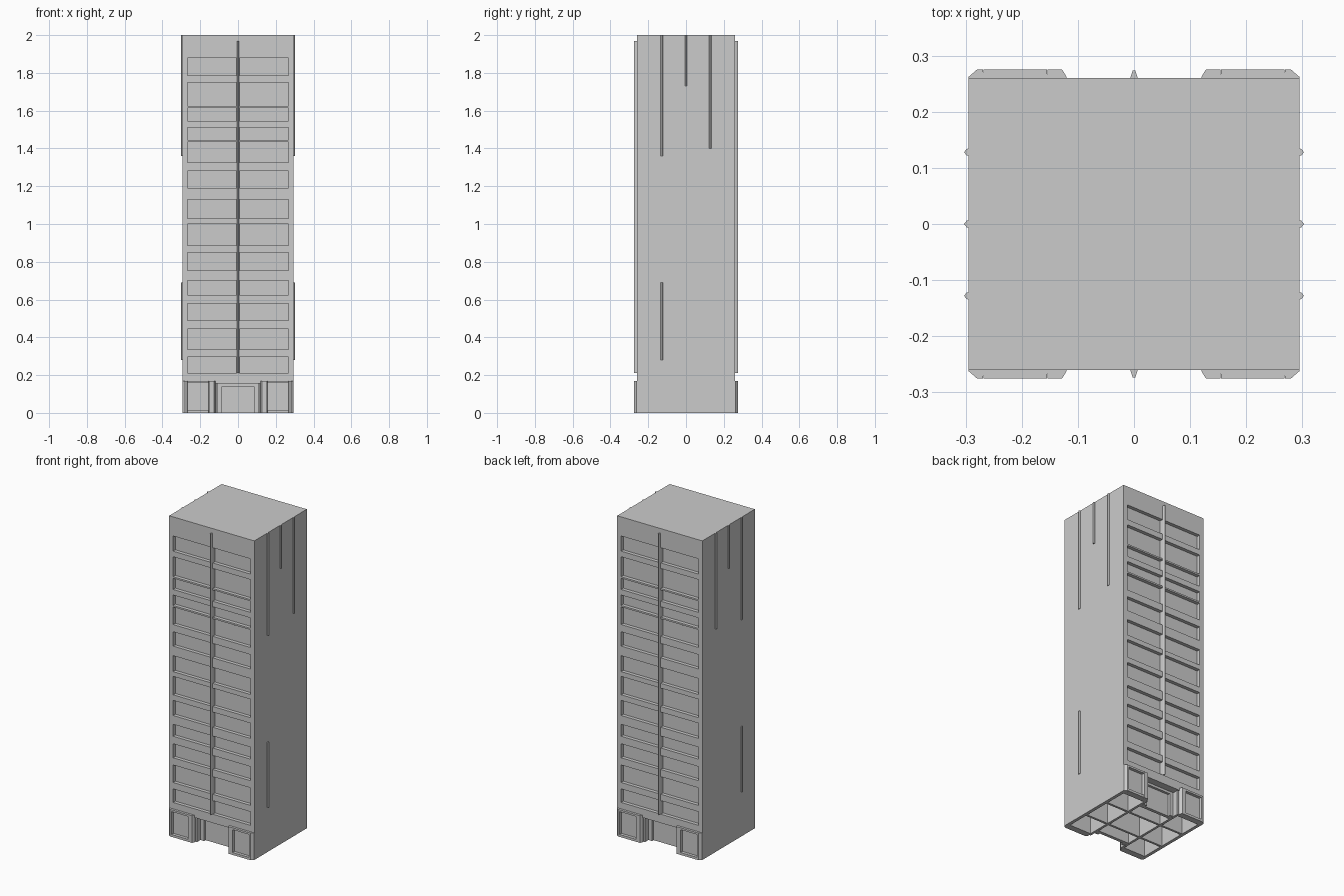
import bpy, bmesh
from mathutils import Vector

if "Cube" in bpy.data.objects:
    bpy.data.objects.remove(bpy.data.objects["Cube"])

def prism(bm, pts, z0, z1):
    lo = [bm.verts.new((x, y, z0)) for x, y in pts]
    hi = [bm.verts.new((x, y, z1)) for x, y in pts]
    bm.faces.new(lo[::-1])
    bm.faces.new(hi)
    n = len(pts)
    for i in range(n):
        j = (i + 1) % n
        bm.faces.new((lo[i], lo[j], hi[j], hi[i]))

def box(bm, x0, x1, y0, y1, z0, z1):
    prism(bm, [(x0, y0), (x1, y0), (x1, y1), (x0, y1)], z0, z1)

def finish(name, bm):
    bmesh.ops.recalc_face_normals(bm, faces=bm.faces[:])
    me = bpy.data.meshes.new(name)
    bm.to_mesh(me)
    bm.free()
    ob = bpy.data.objects.new(name, me)
    bpy.context.collection.objects.link(ob)
    return ob

W, D, REC = 0.295, 0.26, 0.022
BASE = 0.17

# Tower core, its faces behind the windows set back from the facade
bm = bmesh.new()
box(bm, -W, W, -D + REC, D - REC, BASE, 2.0)
finish("tower_core", bm)

# Window bands (bottom, top) read from the facade
rows = [(0.21, 0.295), (0.335, 0.445), (0.49, 0.578), (0.625, 0.70),
        (0.755, 0.85), (0.885, 1.0), (1.03, 1.13), (1.19, 1.28),
        (1.325, 1.435), (1.445, 1.51), (1.545, 1.615), (1.625, 1.75),
        (1.785, 1.88)]

for s, side in ((-1, "front"), (1, "back")):
    ya, yb = sorted((s * (D - REC), s * D))
    # Facade spandrels and corner piers around the windows
    bm = bmesh.new()
    for x in (-1, 1):
        xa, xb = sorted((x * 0.268, x * W))
        box(bm, xa, xb, ya, yb, BASE, 2.0)
    z = BASE
    for z0, z1 in rows + [(2.0, 2.0)]:
        box(bm, -0.268, 0.268, ya, yb, z, z0)
        z = z1
    finish(side + "_facade", bm)

    # Thin projecting centre mullion
    bm = bmesh.new()
    t = s * 0.274
    pts = [(-0.008, s * (D - REC)), (0.008, s * (D - REC)),
           (0.006, s * 0.262), (0.002, t), (-0.002, t), (-0.006, s * 0.262)]
    prism(bm, pts, 0.21, 1.97)
    finish(side + "_mullion", bm)

    # Ground floor corner bays: chamfered frame with inset panel
    bm = bmesh.new()
    for x in (-1, 1):
        def bar(x0, x1, c0, c1, z0, z1):
            pts = [(x0, 0.235), (x0, 0.262), (x0 + c0, 0.275),
                   (x1 - c1, 0.275), (x1, 0.262), (x1, 0.235)]
            prism(bm, [(x * a, s * b) for a, b in pts], z0, z1)
        bar(0.12, 0.155, 0.008, 0.001, 0, BASE)
        bar(0.268, W, 0.001, 0.015, 0, BASE)
        bar(0.155, 0.268, 0, 0, 0, 0.015)
        bar(0.155, 0.268, 0, 0, 0.158, BASE)
        xa, xb = sorted((x * 0.155, x * 0.268))
        ya, yb = sorted((s * 0.235, s * 0.256))
        box(bm, xa, xb, ya, yb, 0.015, 0.158)
    finish(side + "_corner_bays", bm)

    # Recessed entrance with a raised door frame
    bm = bmesh.new()
    ya, yb = sorted((s * 0.18, s * 0.20))
    box(bm, -0.12, 0.12, ya, yb, 0, BASE)
    ya, yb = sorted((s * 0.20, s * 0.215))
    for x in (-1, 1):
        xa, xb = sorted((x * 0.085, x * 0.108))
        box(bm, xa, xb, ya, yb, 0, 0.155)
    box(bm, -0.085, 0.085, ya, yb, 0.14, 0.155)
    finish(side + "_entrance", bm)

    # Lintel closing the facade above the entrance
    bm = bmesh.new()
    ya, yb = sorted((s * 0.20, s * D))
    box(bm, -0.12, 0.12, ya, yb, 0.155, BASE)
    finish(side + "_lintel", bm)

# Open-bottomed ground floor: side walls and cell dividers
bm = bmesh.new()
for x in (-1, 1):
    xa, xb = sorted((x * 0.275, x * W))
    box(bm, xa, xb, -0.25, 0.25, 0, BASE)
    xa, xb = sorted((x * 0.11, x * 0.125))
    box(bm, xa, xb, -0.25, 0.25, 0, BASE)
for y in (-0.09, 0.09):
    box(bm, -0.28, 0.28, y - 0.007, y + 0.007, 0, BASE)
finish("ground_floor_walls", bm)

# Slim vertical fins on the side walls: y, bottom, top
fins = [(-0.128, 1.36, 2.0), (-0.128, 0.28, 0.69), (0.0, 1.73, 2.0),
        (0.128, 1.40, 2.0)]
bm = bmesh.new()
for x in (-1, 1):
    for y, z0, z1 in fins:
        pts = [(x * 0.29, y - 0.007), (x * 0.298, y - 0.006),
               (x * 0.303, y), (x * 0.298, y + 0.006), (x * 0.29, y + 0.007)]
        prism(bm, pts, z0, z1)
finish("side_fins", bm)
